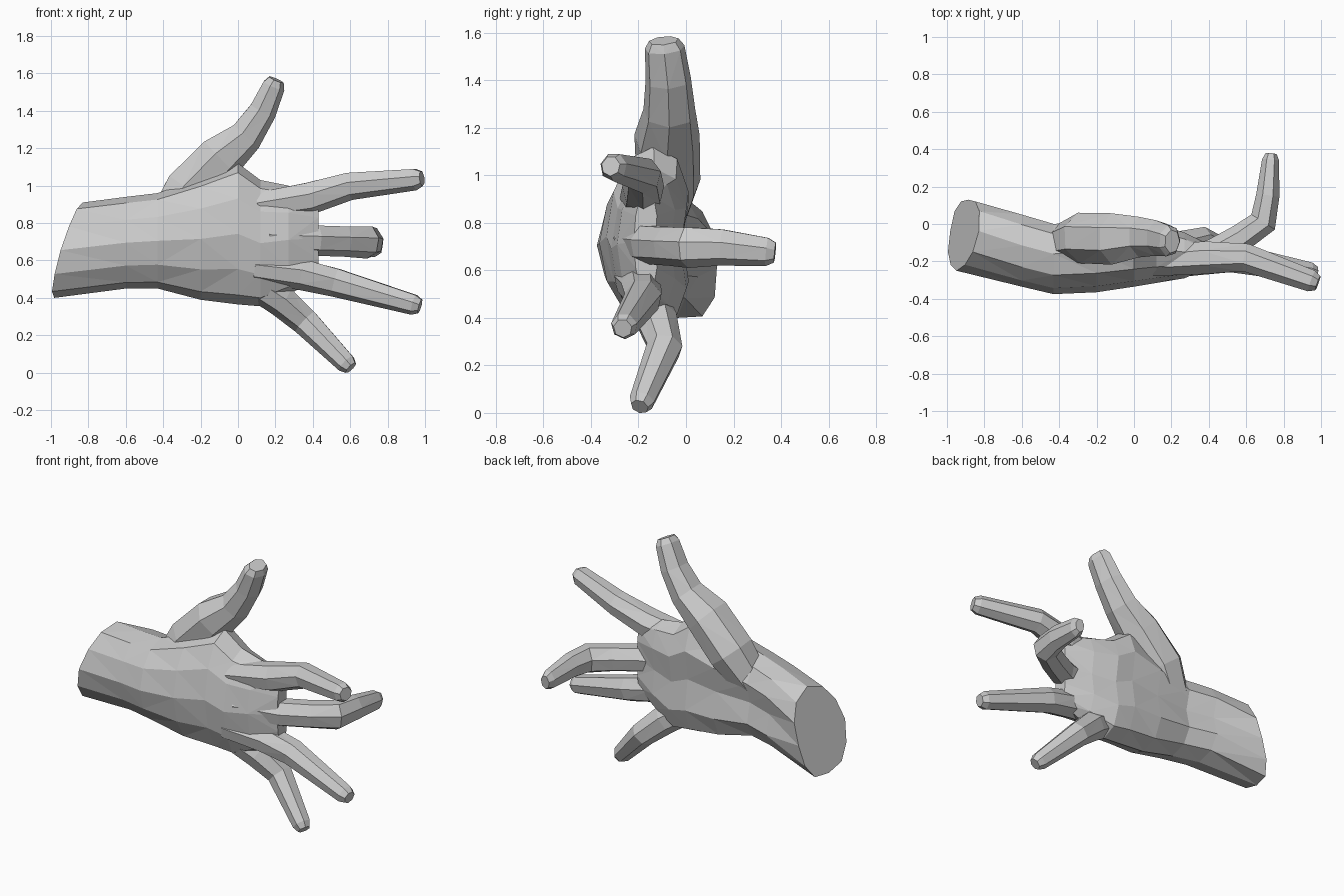
import bpy, bmesh, math
from mathutils import Vector

if "Cube" in bpy.data.objects:
    bpy.data.objects.remove(bpy.data.objects["Cube"])


def loft(name, rings):
    """Skin a list of equal-sized point rings and cap both ends, flat shaded."""
    bm = bmesh.new()
    vr = [[bm.verts.new(p) for p in r] for r in rings]
    n = len(vr[0])
    for a, b in zip(vr, vr[1:]):
        for i in range(n):
            j = (i + 1) % n
            bm.faces.new((a[i], a[j], b[j], b[i]))
    bm.faces.new(vr[0][::-1])
    bm.faces.new(vr[-1])
    bmesh.ops.recalc_face_normals(bm, faces=bm.faces)
    bmesh.ops.triangulate(bm, faces=bm.faces)
    me = bpy.data.meshes.new(name)
    bm.to_mesh(me)
    bm.free()
    ob = bpy.data.objects.new(name, me)
    bpy.context.collection.objects.link(ob)
    return ob


def digit(name, path, side, base=1.0, tip=1.0, sides=7):
    """Tapered tube along x, y, z, radius rows; thickness ratio runs from base to tip."""
    pts = [Vector(p[:3]) for p in path]
    radii = [p[3] for p in path]
    end = (pts[-1] - pts[-2]).normalized()
    pts.append(pts[-1] + end * 0.035)
    radii.append(radii[-1] * 0.7)
    rings = []
    for i, (p, r) in enumerate(zip(pts, radii)):
        d = (pts[min(i + 1, len(pts) - 1)] - pts[max(i - 1, 0)]).normalized()
        s = Vector(side)
        s = (s - d * s.dot(d)).normalized()
        t = d.cross(s) * (base + (tip - base) * i / (len(pts) - 1))
        angs = [2 * math.pi * (k + 0.5) / sides for k in range(sides)]
        rings.append([p + r * (s * math.cos(a) + t * math.sin(a)) for a in angs])
    return loft(name, rings)


def palm_ring(x, back, palm, low, high):
    """Rounded section: domed back, hollow palm; the wrist end is cut at a slant."""
    ring = []
    wrist = x < -0.9
    for k in range(12):
        c, s = math.cos(k * math.pi / 6), math.sin(k * math.pi / 6)
        u = 0.5 + 0.5 * math.copysign(abs(c) ** 0.8, c) + 0.06 * abs(s)
        v = 0.5 + 0.5 * s
        if k == 0 and not wrist:
            u -= 0.1
        y, z = back + (palm - back) * u, low + (high - low) * v
        if wrist:
            z -= 0.1 * max(0, u - 0.56)
            ring.append((x + 0.3 * (z - 0.65) + 0.2 * (y + 0.05), y, z))
        else:
            ring.append((x, y, z))
    return ring


# Forearm and palm: x, y back, y palm, z bottom, z top
sections = [(-0.91, -0.25, 0.13, 0.40, 0.91),
            (-0.60, -0.335, 0.06, 0.45, 0.94),
            (-0.43, -0.375, 0.01, 0.45, 0.96),
            (-0.20, -0.365, 0.02, 0.39, 1.04),
            (0.00, -0.335, 0.02, 0.365, 1.12),
            (0.12, -0.315, 0.01, 0.355, 1.03),
            (0.27, -0.29, -0.04, 0.42, 1.0),
            (0.43, -0.22, -0.12, 0.50, 0.94)]
hand = loft("hand", [palm_ring(*s) for s in sections])

# Fingers and thumb
index = digit("index_finger", [(0.10, -0.20, 0.89, 0.08), (0.38, -0.18, 0.935, 0.09),
                               (0.60, -0.18, 1.0, 0.077), (0.95, -0.305, 1.035, 0.06)], (0, 0, 1))
middle = digit("middle_finger", [(0.15, -0.23, 0.72, 0.08), (0.42, -0.16, 0.71, 0.085),
                                 (0.57, -0.075, 0.705, 0.085), (0.69, 0.01, 0.70, 0.09),
                                 (0.715, 0.15, 0.70, 0.08), (0.73, 0.34, 0.68, 0.063)],
               (0, 0, 1), 1.0, 0.7)
ring = digit("ring_finger", [(0.08, -0.23, 0.56, 0.075), (0.33, -0.19, 0.53, 0.087),
                             (0.52, -0.18, 0.485, 0.08), (0.94, -0.26, 0.365, 0.057)], (0, 0, 1))
little = digit("little_finger", [(0.06, -0.18, 0.50, 0.09), (0.23, -0.125, 0.39, 0.09),
                                 (0.36, -0.09, 0.275, 0.077), (0.58, -0.185, 0.05, 0.055)], (1, 0, 1))
thumb = digit("thumb", [(-0.44, -0.12, 0.72, 0.10), (-0.27, -0.075, 0.97, 0.14),
                        (-0.10, -0.08, 1.15, 0.13), (0.04, -0.07, 1.265, 0.095),
                        (0.13, -0.075, 1.40, 0.077), (0.19, -0.09, 1.535, 0.063)],
              (-1, 0, 0.6), 0.9, 1.45)

# Fuse the digits into the palm
parts = [index, middle, ring, little, thumb]
for part in parts:
    mod = hand.modifiers.new("join_" + part.name, 'BOOLEAN')
    mod.operation = 'UNION'
    mod.solver = 'EXACT'
    mod.object = part
bpy.context.view_layer.objects.active = hand
hand.select_set(True)
for mod in list(hand.modifiers):
    bpy.ops.object.modifier_apply(modifier=mod.name)
for part in parts:
    bpy.data.objects.remove(part)
